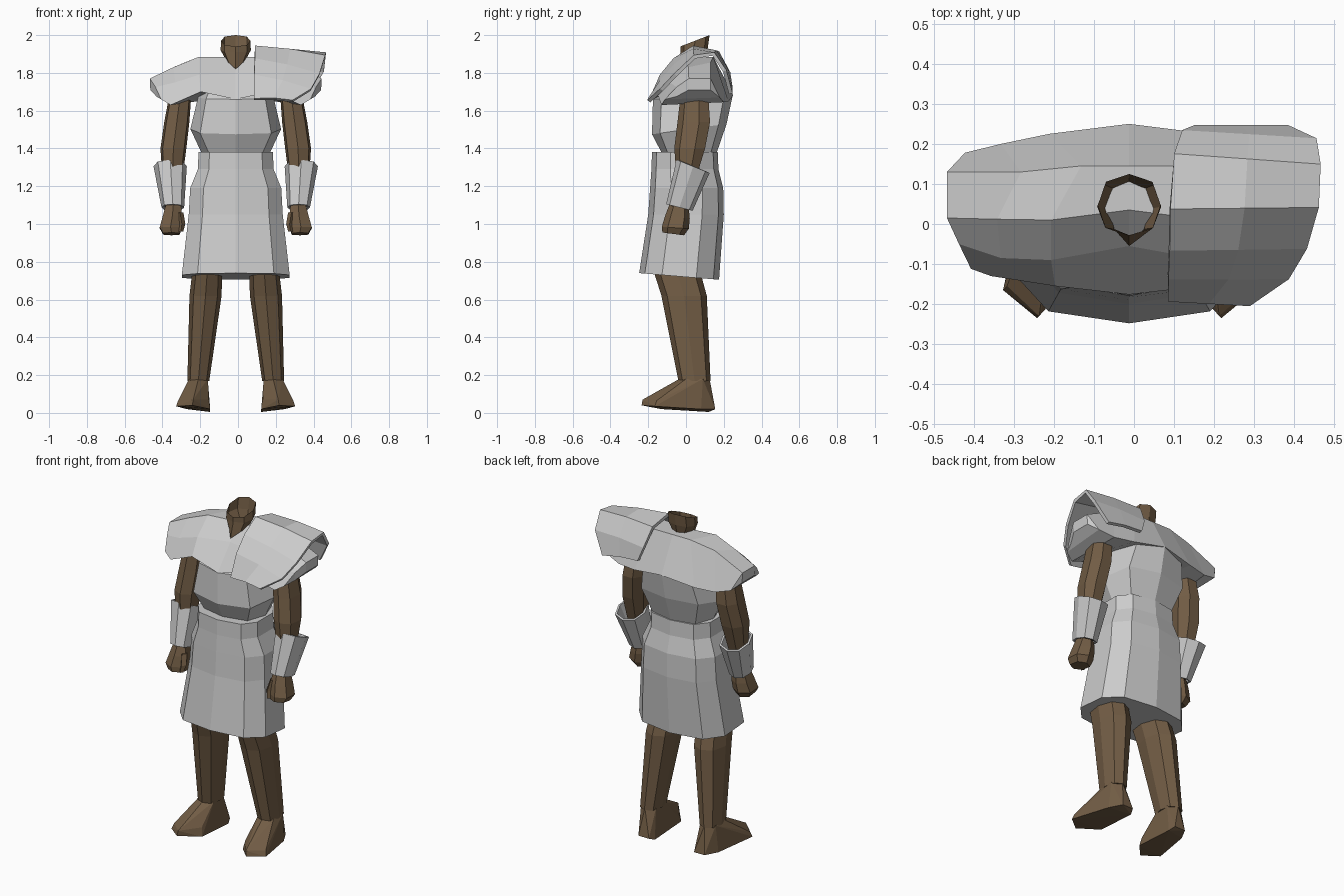
import bpy, bmesh, math

CX = -0.012  # symmetry plane of the figure

skin = bpy.data.materials.new("skin")
skin.diffuse_color = (0.17, 0.11, 0.06, 1)


def ring(n, cx, rx, y0, y1, z0, z1=None, p=0.85):
    """Rounded ring; z0 is the height at the front (y0), z1 at the back (y1)."""
    z1 = z0 if z1 is None else z1
    pts = []
    for i in range(n):
        a = 2 * math.pi * i / n
        s, c = math.sin(a), -math.cos(a)
        s = math.copysign(abs(s) ** p, s)
        c = math.copysign(abs(c) ** p, c)
        t = (c + 1) / 2
        pts.append((cx + rx * s, y0 + (y1 - y0) * t, z0 + (z1 - z0) * t))
    return pts


def finish(name, bm, mat=None, mirror=False, thick=0, off=-1, x=CX):
    bmesh.ops.remove_doubles(bm, verts=bm.verts, dist=1e-5)
    bmesh.ops.recalc_face_normals(bm, faces=bm.faces)
    me = bpy.data.meshes.new(name)
    bm.to_mesh(me)
    bm.free()
    ob = bpy.data.objects.new(name, me)
    bpy.context.collection.objects.link(ob)
    ob.location.x = x
    if mat:
        me.materials.append(mat)
    if mirror:
        ob.modifiers.new("mirror", "MIRROR")
    if thick:
        m = ob.modifiers.new("thickness", "SOLIDIFY")
        m.thickness, m.offset = thick, off
    return ob


def loft(name, rows, closed=True, caps=(True, True), **kw):
    bm = bmesh.new()
    vs = [[bm.verts.new(p) for p in r] for r in rows]
    n = len(rows[0])
    for a, b in zip(vs, vs[1:]):
        for i in range(n if closed else n - 1):
            j = (i + 1) % n
            bm.faces.new((a[i], a[j], b[j], b[i]))
    for cap, row in zip(caps, (vs[0], vs[-1])):
        if closed and cap:
            bm.faces.new(row)
    return finish(name, bm, **kw)


def hull(name, pts, **kw):
    bm = bmesh.new()
    for p in pts:
        bm.verts.new(p)
    r = bmesh.ops.convex_hull(bm, input=bm.verts)
    bmesh.ops.delete(bm, geom=[v for v in r["geom_interior"] if isinstance(v, bmesh.types.BMVert)],
                     context="VERTS")
    return finish(name, bm, **kw)


OPEN = (False, False)

# Legs and turned-out feet
loft("legs", [ring(8, .198, .058, -.04, .13, .17), ring(8, .16, .085, -.13, .11, .62),
              ring(8, .152, .08, -.165, .08, .73), ring(8, .15, .075, -.15, .08, .78)],
     mat=skin, mirror=True)
hull("feet", ring(6, .198, .056, -.035, .125, .18) + [
    (.315, -.165, .035), (.305, -.155, .065), (.23, -.235, .04), (.225, -.23, .07),
    (.135, -.13, .02), (.145, -.12, .07), (.135, .12, .005), (.15, .155, .02),
    (.22, .155, .02), (.26, .08, .02)], mat=skin, mirror=True)

# Arms, hands and thumbs
loft("arms", [ring(7, .285, .035, .015, .085, 1.71), ring(7, .295, .06, -.03, .125, 1.67),
              ring(7, .312, .068, -.045, .135, 1.54), ring(7, .33, .07, -.062, .108, 1.40),
              ring(7, .335, .055, -.05, .06, 1.25), ring(7, .33, .045, -.09, .015, 1.09)],
     mat=skin, mirror=True)
loft("hands", [ring(6, .33, .045, -.085, .015, 1.11, 1.08), ring(6, .335, .058, -.11, .02, 1.045, 1.03),
               ring(6, .345, .065, -.128, .015, .985, .975), ring(6, .34, .05, -.125, -.01, .955, .94)],
     mat=skin, mirror=True)
loft("thumbs", [ring(4, .295, .018, -.095, -.045, 1.06), ring(4, .285, .018, -.115, -.07, 1.0),
                ring(4, .29, .012, -.12, -.09, .96)], mat=skin, mirror=True)

# Forearm guards, open tilted cones
loft("forearm_guards", [ring(8, .347, .088, -.05, .125, 1.34, 1.27),
                        ring(8, .333, .06, -.105, .035, 1.105, 1.07)],
     caps=OPEN, mirror=True, thick=.012)

# Skirt, closed at the sloping hem
loft("skirt", [ring(10, 0, .204, -.18, .168, 1.38, p=.72), ring(10, 0, .208, -.183, .172, 1.29, p=.72),
               ring(10, 0, .25, -.19, .197, 1.19, p=.72), ring(10, 0, .258, -.20, .20, 1.05, p=.72),
               ring(10, 0, .296, -.248, .175, .74, .705, p=.72)])

# Tunic body, tapering to the waist
loft("tunic_body", [ring(8, 0, .178, -.125, .16, 1.37, p=.7), ring(8, 0, .24, -.18, .215, 1.475, 1.53, p=.7),
                    ring(8, 0, .20, -.175, .247, 1.66, 1.68, p=.7), ring(8, 0, .15, -.08, .18, 1.77, p=.7)])

# Tunic shoulders with flared sleeves: front hem, over the ridge, to back hem, closed underneath
loft("tunic_shoulders", [
    [(0, -.176, 1.66), (0, -.055, 1.80), (0, .035, 1.885), (0, .145, 1.885), (0, .25, 1.68)],
    [(.185, -.155, 1.70), (.195, -.09, 1.79), (.195, .01, 1.885), (.12, .145, 1.885), (.20, .225, 1.65)],
    [(.345, -.13, 1.63), (.32, -.085, 1.75), (.33, .012, 1.83), (.27, .13, 1.855), (.32, .20, 1.645)],
    [(.395, -.112, 1.66), (.425, -.05, 1.725), (.455, .015, 1.77), (.455, .13, 1.77), (.41, .178, 1.67)],
    [(.395, -.112, 1.66), (.42, -.05, 1.675), (.452, .015, 1.71), (.452, .13, 1.71), (.41, .178, 1.67)],
], caps=(False, True), mirror=True)

# Neck: open tube with a pointed front and a tilted rim
neck = [ring(8, 0, .05, -.03, .105, 1.85, 1.88), ring(8, 0, .08, -.028, .115, 1.91, 1.93),
        ring(8, 0, .078, -.03, .125, 1.94, 2.0)]
neck[0][0] = (0, -.055, 1.82)
loft("neck", neck, caps=OPEN, mat=skin)

# Curved shoulder plate on one side, from front edge over the top to the back edge
inner = [(.085, -.185, 1.66), (.085, -.13, 1.785), (.088, -.06, 1.87), (.09, .04, 1.935),
         (.10, .17, 1.905), (.12, .225, 1.80), (.15, .237, 1.72)]
outer = [(.288, -.197, 1.65), (.385, -.13, 1.71), (.43, -.055, 1.79), (.46, .045, 1.885),
         (.465, .145, 1.90), (.455, .205, 1.81), (.385, .237, 1.69)]
rows = [[i, tuple(a * .5 + b * .5 + d for a, b, d in zip(i, o, (0, 0, .008))), o]
        for i, o in zip(inner, outer)]
loft("shoulder_plate", rows, closed=False, thick=.02, off=0, x=0)
